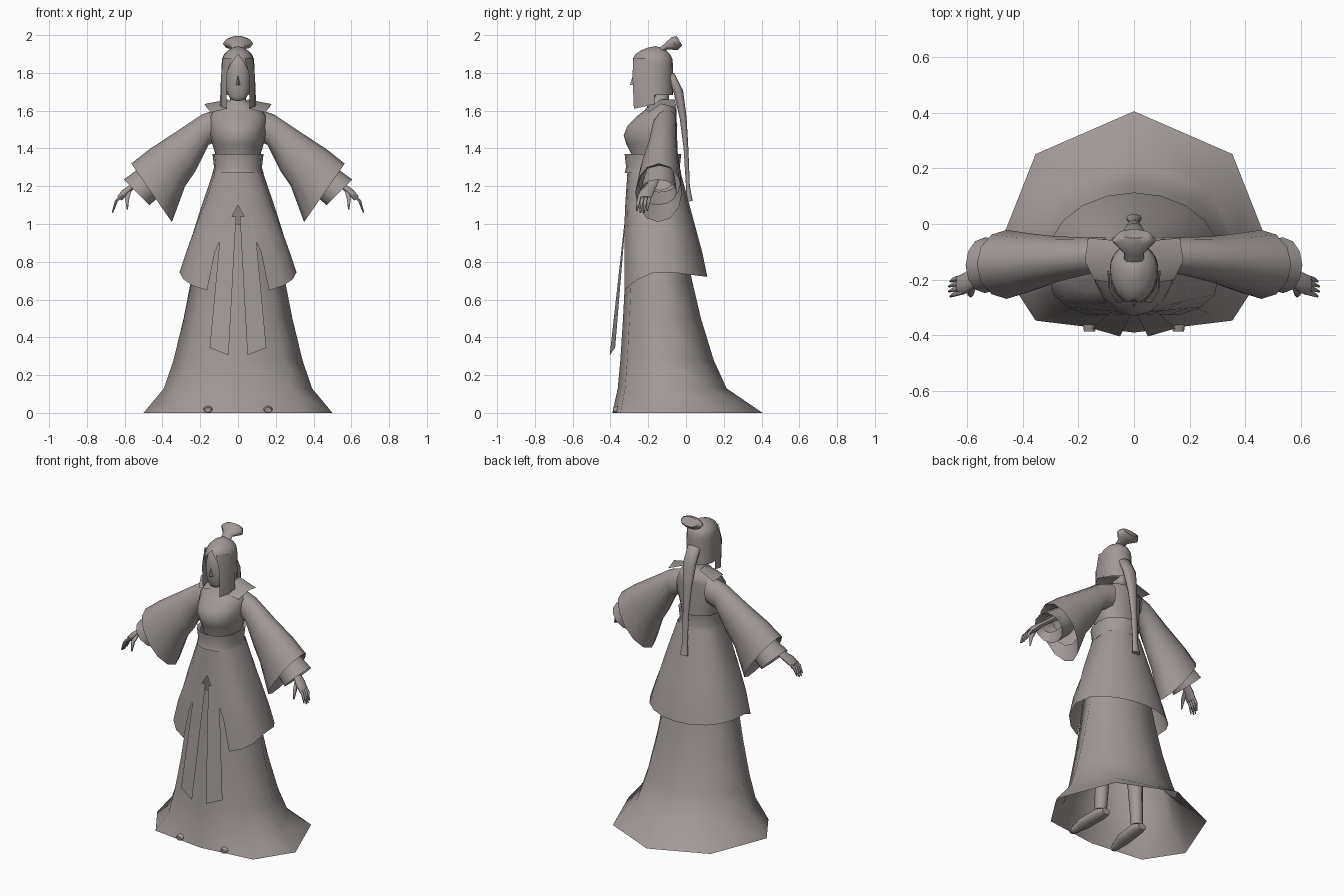
import bpy
import bmesh
from math import sin, cos, pi, tau, sqrt, radians
from mathutils import Vector

cube = bpy.data.objects.get("Cube")
if cube:
    bpy.data.objects.remove(cube)

material = bpy.data.materials.new("warm_grey")
material.use_nodes = True
warm_grey = (.36, .32, .31, 1)
material.diffuse_color = warm_grey
material.node_tree.nodes["Principled BSDF"].inputs["Base Color"].default_value = warm_grey


def loft(name, rings, closed=True, caps=False):
    """Skin a list of equally long point rings."""
    mesh_builder = bmesh.new()
    rows = [[mesh_builder.verts.new(point) for point in ring] for ring in rings]
    count = len(rows[0])
    for upper, lower in zip(rows, rows[1:]):
        for i in range(count if closed else count - 1):
            j = (i + 1) % count
            mesh_builder.faces.new((upper[i], upper[j], lower[j], lower[i]))
    if caps:
        mesh_builder.faces.new(rows[0])
        mesh_builder.faces.new(rows[-1])
    bmesh.ops.remove_doubles(mesh_builder, verts=mesh_builder.verts, dist=.001)
    bmesh.ops.recalc_face_normals(mesh_builder, faces=mesh_builder.faces)
    mesh = bpy.data.meshes.new(name)
    mesh_builder.to_mesh(mesh)
    mesh_builder.free()
    mesh.materials.append(material)
    part = bpy.data.objects.new(name, mesh)
    bpy.context.collection.objects.link(part)
    bpy.ops.object.select_all(action="DESELECT")
    part.select_set(True)
    bpy.context.view_layer.objects.active = part
    bpy.ops.object.shade_smooth_by_angle(angle=radians(60))


def level(z, width, front, back, middle, sides=16, gap=None, power=1, front_drop=0, back_drop=0):
    """Horizontal ring starting at the front; a gap angle leaves it open there."""
    start = gap or 0
    points = []
    for i in range(sides if gap is None else sides + 1):
        angle = start + (tau - 2 * start) * i / sides
        c = cos(angle)
        if c > 0:
            y, height = middle + (front - middle) * c ** power, z - front_drop * c
        else:
            y, height = middle - (back - middle) * c, z + back_drop * c
        points.append((width * sin(angle), y, height))
    return points


def tube(name, path, radii, side, flatness=1, sides=10):
    """Tapered tube along a path, wider in the side direction when flattened."""
    path = [Vector(point) for point in path]
    side = Vector(side)
    rings = []
    for i, (point, radius) in enumerate(zip(path, radii)):
        direction = path[min(i + 1, len(path) - 1)] - path[max(i - 1, 0)]
        up = direction.cross(side).normalized() * flatness
        angles = [tau * k / sides for k in range(sides)]
        rings.append([point + radius * (side * cos(a) + up * sin(a)) for a in angles])
    loft(name, rings, caps=True)


across, along = (1, 0, 0), (0, 1, 0)

# Long trailing skirt, eight-sided and flaring towards the ground
loft("long_skirt", [
    level(z, width=.5 - .3 * sqrt(z), front=-.39 + .08 * sqrt(z), back=.405 - .43 * z ** .4,
          middle=-.12, sides=8, power=.5)
    for z in (1, .7, .5, .28, .13, 0)])

# Shorter over skirt, opening at the front below the hips
waist, hem = 1.28, .75
over_skirt = []
for z in (waist, 1.2, 1.1, 1.03, .95, .85, hem):
    drop = waist - z
    over_skirt.append(level(
        z, width=.13 + .34 * drop, front=-.31 - .065 * drop, back=-.03 + .27 * drop,
        middle=-.12, gap=sqrt(max(0, 1.06 - z)), power=.5,
        front_drop=.12 if z == hem else 0, back_drop=.03 if z == hem else 0))
loft("over_skirt", over_skirt, closed=False)

# Waist belt with flared rims
loft("waist_belt", [
    level(z, width=.115 + rim, front=-.305 - rim, back=-.045 + rim, middle=-.15, power=.7)
    for z, rim in ((waist, 0), (1.27, .02), (1.3, .012), (1.37, .02), (1.36, 0))])

# Torso and neck
loft("torso", [
    level(z, width, front, back=-.05 if width > .1 else -.09, middle=-.14)
    for z, width, front in (
        (waist, .11, -.28), (1.37, .12, -.29), (1.42, .135, -.315), (1.47, .15, -.33),
        (1.52, .15, -.31), (1.57, .15, -.26), (1.61, .12, -.21), (1.64, .06, -.2),
        (1.66, .04, -.19), (1.75, .04, -.19))])

# Head: an egg whose chin lies forward of its crown
head = []
steps = 10
for i in range(steps + 1):
    swell = max(0, sin(pi * i / steps)) ** .7
    centre = -.25 + .08 * i / steps
    head.append(level(1.78 - .13 * cos(pi * i / steps), width=.07 * swell,
                      front=centre - (.28 + centre) * swell,
                      back=centre - (.085 + centre) * swell, middle=centre))
loft("head", head)
loft("nose", [level(z, width, front, back=-.25, middle=-.26, sides=6)
              for z, width, front in ((1.735, .013, -.297), (1.75, .01, -.293), (1.8, .005, -.277))],
     caps=True)

# Hair cap, parting wider over the face the lower it hangs
hair = []
for i in range(steps + 1):
    fall = i / steps
    swell = sin(min(3.3 * fall, pi / 2))
    hair.append(level(1.942 - .26 * fall ** 1.5, width=.087 * swell, front=-.16 - .128 * swell,
                      back=-.16 + .09 * swell, middle=-.16, gap=2 * max(0, fall - .3)))
loft("hair_cap", hair, closed=False)

# Top knot and ponytail
tube("top_knot", [(0, -.14, 1.91), (0, -.105, 1.94), (0, -.06, 1.955), (0, -.035, 1.97)],
     (.035, .036, .08, .06), across, flatness=.5)
tube("ponytail", [(0, -.13, 1.79), (0, -.08, 1.78), (0, -.04, 1.7), (0, -.015, 1.56),
                  (0, 0, 1.4), (0, .01, 1.2), (0, .02, 1.12)],
     (.03, .045, .045, .032, .022, .018, .028), across, flatness=.6)


def sleeve_rings(sign, spans, fullness):
    """Rings spanned between a top and a bottom point, wider towards the hand."""
    rings = []
    for top_x, top_z, low_x, low_z in spans:
        depth = fullness * (.06 + .2 * top_x ** 2)
        ring = []
        for k in range(12):
            blend = (1 + cos(tau * k / 12)) / 2
            ring.append((sign * (low_x + (top_x - low_x) * blend),
                         -.1 - .08 * top_x + depth * sin(tau * k / 12),
                         low_z + (top_z - low_z) * blend))
        rings.append(ring)
    return rings


for sign, tag in ((1, "left_"), (-1, "right_")):
    def flip(*points):
        return [(sign * x, y, z) for x, y, z in points]

    # Hair lock framing the face
    loft(tag + "hair_lock", [
        flip((.035, -.28, 1.88), (.08, -.23, 1.88), (.084, -.17, 1.86)),
        flip((.062, -.283, 1.78), (.09, -.24, 1.78), (.09, -.17, 1.76)),
        flip((.06, -.276, 1.61), (.09, -.23, 1.62), (.096, -.165, 1.635))], closed=False)

    # Collar flap standing over the shoulder
    loft(tag + "collar_flap", [
        flip((.06, -.215, 1.61), (.05, -.13, 1.66), (.055, -.06, 1.66)),
        flip((.145, -.2, 1.59), (.177, -.13, 1.635), (.165, -.05, 1.615))], closed=False)

    # Wide sleeve with a turned-in hem, and the cuff inside it
    loft(tag + "sleeve", sleeve_rings(sign, (
        (.1, 1.61, .1, 1.44), (.19, 1.58, .155, 1.42), (.33, 1.487, .225, 1.28),
        (.47, 1.395, .28, 1.2), (.565, 1.32, .35, 1.01), (.5, 1.31, .36, 1.12)), fullness=1))
    loft(tag + "cuff", sleeve_rings(sign, (
        (.49, 1.32, .38, 1.18), (.605, 1.235, .468, 1.1), (.54, 1.25, .48, 1.17)), fullness=.75))

    # Forearm with palm, four fingers and thumb
    tube(tag + "hand", flip((.44, -.15, 1.29), (.545, -.18, 1.21), (.6, -.21, 1.165),
                            (.628, -.218, 1.135)),
         (.035, .028, .04, .033), along, flatness=.5)
    for i in range(4):
        y = -.19 - .018 * i
        reach = .01 if i in (1, 2) else 0
        tube(f"{tag}finger_{i + 1}",
             flip((.612, y, 1.155), (.645, y - .008, 1.12), (.66 + reach / 2, y - .016, 1.07 - reach)),
             (.009, .009, .004), along, sides=6)
    tube(tag + "thumb", flip((.575, -.21, 1.185), (.587, -.25, 1.13), (.586, -.26, 1.078)),
         (.014, .012, .004), along, sides=6)

    # Hanging front sash
    loft(tag + "sash", [flip((.01, -.322, 1.04), (.085, -.318, 1.04)),
                        flip((.05, -.404, .305), (.15, -.375, .345))], closed=False)

    # Leg and foot under the skirt
    tube(tag + "leg", flip((.1, -.16, .8), (.12, -.14, .45), (.14, -.14, .06)),
         (.065, .05, .036), across)
    tube(tag + "foot", flip((.14, -.09, .035), (.14, -.14, .04), (.15, -.28, .032), (.16, -.385, .015)),
         (.03, .045, .045, .02), across, flatness=.7)
